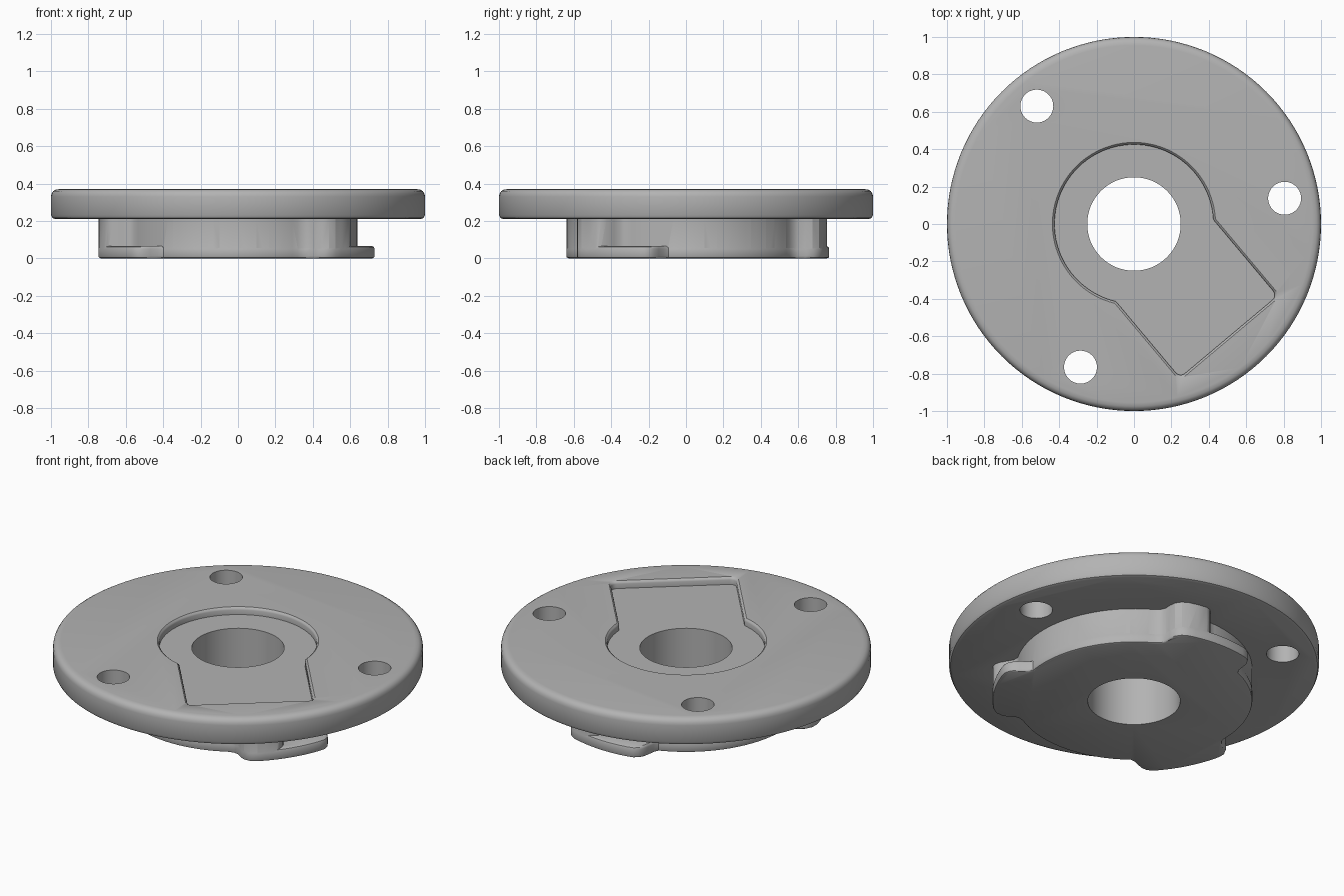
import bpy, bmesh
from math import sin, cos, asin, radians, degrees, pi

if "Cube" in bpy.data.objects:
    bpy.data.objects.remove(bpy.data.objects["Cube"])

grey = bpy.data.materials.new("plain grey")
grey.use_nodes = True
colour = (0.45, 0.45, 0.45, 1)
grey.diffuse_color = colour
grey.node_tree.nodes["Principled BSDF"].inputs["Base Color"].default_value = colour


def loft(name, rings):
    """Solid skinned through (outline, height) rings of equal point count."""
    bm = bmesh.new()
    loops = [[bm.verts.new((x, y, z)) for x, y in pts] for pts, z in rings]
    n = len(loops[0])
    for low, high in zip(loops, loops[1:]):
        for i in range(n):
            j = (i + 1) % n
            bm.faces.new((low[i], low[j], high[j], high[i]))
    bm.faces.new(loops[0][::-1])
    bm.faces.new(loops[-1])
    mesh = bpy.data.meshes.new(name)
    bm.to_mesh(mesh)
    bm.free()
    obj = bpy.data.objects.new(name, mesh)
    mesh.materials.append(grey)
    bpy.context.collection.objects.link(obj)
    return obj


def circle(r, cx=0, cy=0, n=128):
    return [(cx + r * cos(2 * pi * i / n), cy + r * sin(2 * pi * i / n)) for i in range(n)]


def combine(target, tool, operation):
    mod = target.modifiers.new(operation, "BOOLEAN")
    mod.operation = operation
    mod.solver = "EXACT"
    mod.object = tool
    bpy.context.view_layer.objects.active = target
    bpy.ops.object.modifier_apply(modifier=mod.name)
    bpy.data.objects.remove(tool)


def lobed(boss, lobe, inset=0):
    """Round boss with three lobes; lobe holds (degrees, radius) points."""
    pts = []
    for k in range(3):
        steps = lobe + [(a, boss) for a in range(54, 120, 3)]
        for deg, r in steps:
            a = radians(deg - 60 + 120 * k)
            pts.append(((r - inset) * cos(a), (r - inset) * sin(a)))
    return pts


def recess(off=0):
    """Round pocket with a straight-sided arm ending in rounded corners."""
    r, half, end, fillet = 0.425 + off, 0.34 + off, 0.787 + off, 0.035
    start = degrees(asin(half / r))
    pts = []
    for i in range(65):
        a = radians(start + (360 - 2 * start) * i / 64)
        pts.append((r * cos(a), r * sin(a)))
    for side in (-1, 1):
        for i in range(7):
            a = radians(90 * side * (1 - i / 6 if side < 0 else i / 6))
            pts.append((end - fillet + fillet * cos(a),
                        side * (half - fillet) + fillet * sin(a)))
    t = radians(-50)
    return [(x * cos(t) - y * sin(t), x * sin(t) + y * cos(t)) for x, y in pts]


# Round flange plate with softened rims
flange = [(0.978, 0.21), (0.992, 0.216), (1, 0.232), (1, 0.33), (0.997, 0.346),
          (0.988, 0.359), (0.975, 0.367), (0.955, 0.37)]
body = loft("mounting_flange", [(circle(r), z) for r, z in flange])

# Raised boss with three full-height stop posts
stop = [(0, .638), (3, .647), (5, .668), (6, .7), (7.5, .733), (10, .756), (13, .764),
        (17, .764), (21, .763), (23, .752), (24.5, .73), (26, .69), (27.5, .655), (30, .638)]
stop += [(a, .638) for a in range(33, 54, 3)]
combine(body, loft("stop_posts", [(lobed(.638, stop), z) for z in (0.03, 0.28)]), "UNION")

# Thin locking tabs at the foot of the boss
tab = [(0, .64), (3, .649), (5, .67), (6, .702), (7.5, .735), (10, .758), (13, .766)]
tab += [(a, .766) for a in range(16, 41, 3)]
tab += [(43, .764), (45, .752), (46.5, .733), (48, .7), (49.5, .662), (51.5, .64)]
layers = [(.012, 0), (.003, .004), (0, .012), (0, .05), (.004, .06), (.014, .065)]
combine(body, loft("locking_tabs", [(lobed(.64, tab, i), z) for i, z in layers]), "UNION")

# Shallow keyed pocket on the top
pocket = [(0, .328), (0, .355), (.003, .363), (.012, .3705), (.012, .45)]
combine(body, loft("pocket_cutter", [(recess(o), z) for o, z in pocket]), "DIFFERENCE")

# Centre bore and three screw holes
holes = [(0.25, 0, 0, -0.1)]
for angle in (9.7, 129.5, 249.5):
    a = radians(angle)
    holes.append((0.088, 0.817 * cos(a), 0.817 * sin(a), 0.12))
for r, x, y, z in holes:
    ring = circle(r, x, y, 64)
    combine(body, loft("hole_cutter", [(ring, z), (ring, 0.5)]), "DIFFERENCE")

bpy.ops.object.select_all(action="DESELECT")
body.select_set(True)
bpy.context.view_layer.objects.active = body
bpy.ops.object.shade_smooth_by_angle(angle=radians(35))
